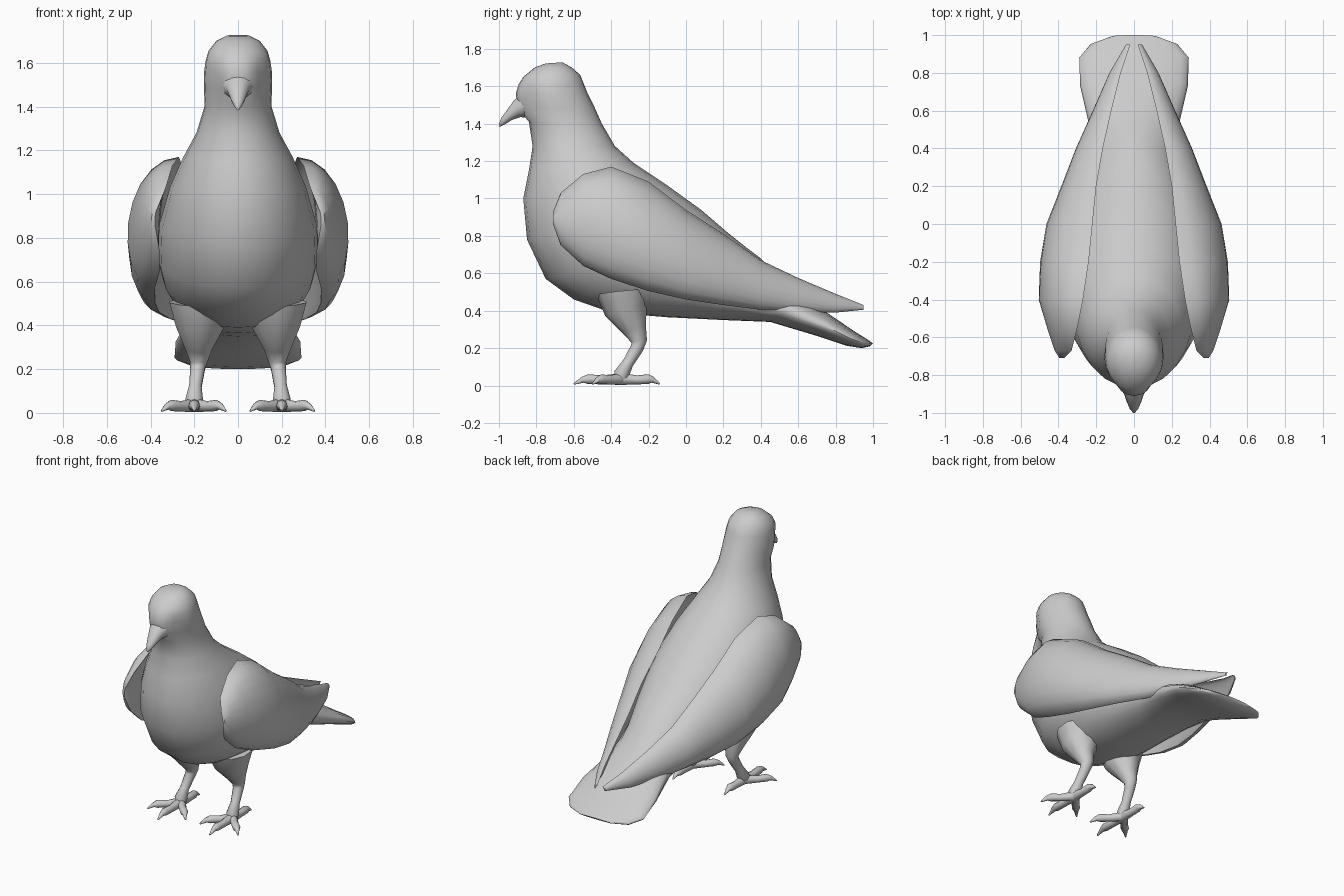
import bpy, bmesh, math
from mathutils import Vector

if "Cube" in bpy.data.objects:
    bpy.data.objects.remove(bpy.data.objects["Cube"])

grey = bpy.data.materials.new("plumage grey")
grey.diffuse_color = (0.6, 0.6, 0.6, 1)
grey.use_nodes = True
grey.node_tree.nodes["Principled BSDF"].inputs["Base Color"].default_value = grey.diffuse_color


def loft(name, rings, angle=50):
    """Skin a list of equal-length closed rings and cap both ends."""
    bm = bmesh.new()
    vs = [[bm.verts.new(p) for p in r] for r in rings]
    n = len(rings[0])
    for a, b in zip(vs, vs[1:]):
        for i in range(n):
            j = (i + 1) % n
            bm.faces.new((a[i], a[j], b[j], b[i]))
    bm.faces.new(vs[0])
    bm.faces.new(vs[-1])
    bmesh.ops.recalc_face_normals(bm, faces=bm.faces)
    me = bpy.data.meshes.new(name)
    bm.to_mesh(me)
    bm.free()
    me.materials.append(grey)
    ob = bpy.data.objects.new(name, me)
    bpy.context.collection.objects.link(ob)
    bpy.ops.object.select_all(action='DESELECT')
    ob.select_set(True)
    bpy.context.view_layer.objects.active = ob
    bpy.ops.object.shade_smooth_by_angle(angle=math.radians(angle))
    return ob


def slice_ring(y0, z0, y1, z1, w, n=24):
    """Ellipse across the body between a front and a back profile point."""
    a, b = Vector((0, y0, z0)), Vector((0, y1, z1))
    ring = []
    for i in range(n):
        t = 2 * math.pi * i / n
        p = (a + b) / 2 + (a - b) / 2 * math.cos(t)
        p.x = w * math.sin(t)
        ring.append(p)
    return ring


def tube(name, path, n=8):
    """Tapered tube through (x, y, z, radius) points."""
    pts = [Vector(p[:3]) for p in path]
    rings = []
    for i, p in enumerate(pts):
        d = (pts[min(i + 1, len(pts) - 1)] - pts[max(i - 1, 0)]).normalized()
        ref = Vector((0, 0, 1)) if abs(d.z) < 0.7 else Vector((1, 0, 0))
        u = d.cross(ref).normalized()
        v = d.cross(u)
        rings.append([p + path[i][3] * (u * math.cos(2 * math.pi * k / n)
                      + v * math.sin(2 * math.pi * k / n)) for k in range(n)])
    return loft(name, rings, 60)


# Head, neck, trunk and tail: front point, back point, half width
body = [
    (-.75, 1.722, -.66, 1.728, .05), (-.81, 1.70, -.61, 1.70, .10),
    (-.87, 1.65, -.565, 1.66, .135), (-.895, 1.61, -.545, 1.61, .148),
    (-.91, 1.56, -.525, 1.56, .155), (-.90, 1.48, -.49, 1.49, .156),
    (-.84, 1.41, -.45, 1.40, .152), (-.82, 1.28, -.38, 1.28, .19),
    (-.84, 1.15, -.28, 1.19, .25), (-.87, 1.0, -.1, 1.07, .31),
    (-.85, .78, .08, .94, .36), (-.75, .57, .22, .82, .365),
    (-.6, .46, .32, .74, .34), (-.4, .39, .4, .68, .30),
    (-.1, .365, .46, .62, .26), (.2, .35, .54, .55, .235),
    (.45, .34, .62, .47, .24), (.7, .265, .76, .385, .285),
    (.86, .212, .9, .29, .29), (.94, .20, .965, .25, .23),
    (.985, .21, 1.0, .225, .12)]
rings = [slice_ring(*r) for r in body]
# Hollow the face around the eyes
for r in rings:
    for p in r:
        d = (Vector((abs(p.x), p.y, p.z)) - Vector((.10, -.85, 1.52))).length
        if d < .11:
            p.x *= 1 - .28 * (1 - d / .11)
loft("body", rings, 60)

# Hooked beak
loft("beak", [slice_ring(*r, n=12) for r in [
    (-.86, 1.57, -.83, 1.43, .085), (-.92, 1.525, -.885, 1.435, .052),
    (-.955, 1.475, -.93, 1.42, .038), (-.985, 1.435, -.97, 1.395, .023),
    (-1.0, 1.40, -.996, 1.383, .006)]], 60)

# Folded wings: y, top z, bottom z, top x, outermost x, bottom x
wing = [
    (-.71, .93, .86, .37, .395, .38), (-.67, 1.03, .75, .33, .42, .36),
    (-.55, 1.13, .64, .30, .46, .36), (-.4, 1.17, .57, .27, .502, .38),
    (-.2, 1.09, .505, .24, .492, .38), (0, .94, .46, .22, .458, .36),
    (.2, .81, .43, .20, .38, .31), (.4, .67, .405, .165, .305, .24),
    (.6, .575, .39, .12, .215, .18), (.8, .49, .39, .07, .128, .11),
    (.95, .43, .405, .02, .042, .035)]


def wing_ring(side, y, zt, zb, xi, xo, xb, n=10):
    bulge = xo - (xi + xb) / 2
    ring = []
    for k in range(2 * n):
        t = math.pi * (k if k <= n else 2 * n - k) / n
        out = bulge if k <= n else bulge * .2
        x = xi + (xb - xi) * t / math.pi + out * math.sin(t)
        z = (zt + zb) / 2 + (zt - zb) / 2 * math.cos(t)
        ring.append(Vector((side * x, y, z)))
    return ring


for side, label in ((1, "left"), (-1, "right")):
    loft(label + "_wing", [wing_ring(side, *w) for w in wing])
    # Leg from feathered thigh to ankle
    tube(label + "_leg", [
        (side * x, y, z, r) for x, y, z, r in [
            (.17, -.33, .50, .15), (.175, -.32, .40, .115),
            (.18, -.275, .30, .065), (.18, -.25, .235, .042),
            (.185, -.262, .20, .035), (.195, -.31, .12, .030),
            (.20, -.345, .06, .042), (.20, -.35, .02, .03)]], 10)
    # Three front toes and one hind toe, each ending in a claw
    for toe, (tx, ty) in {"middle": (.20, -.60), "inner": (.055, -.50),
                          "outer": (.35, -.50), "hind": (.20, -.14)}.items():
        sx, sy = .20, -.345
        path = []
        for f, z, r in ((0, .035, .032), (.4, .030, .024), (.7, .034, .026),
                        (.82, .03, .016), (1, .008, .004)):
            path.append((side * (sx + (tx - sx) * f), sy + (ty - sy) * f, z, r))
        tube(label + "_" + toe + "_toe", path)
